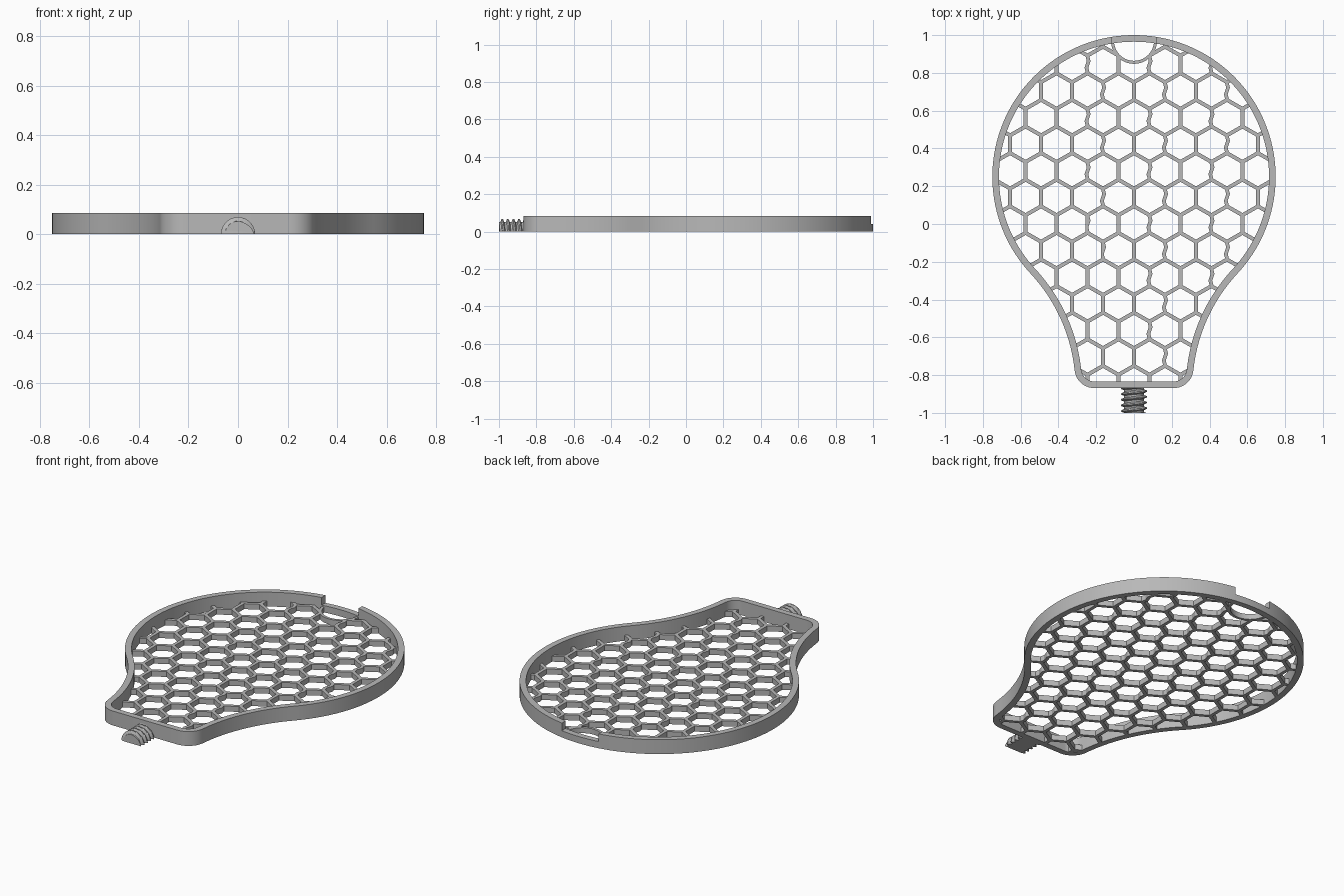
import bpy
from math import cos, sin, pi, radians, sqrt

if "Cube" in bpy.data.objects:
    bpy.data.objects.remove(bpy.data.objects["Cube"], do_unlink=True)

grey = bpy.data.materials.new("plain grey")
grey.use_nodes = True
COLOUR = (0.48, 0.48, 0.48, 1)
grey.diffuse_color = COLOUR
grey.node_tree.nodes["Principled BSDF"].inputs["Base Color"].default_value = COLOUR

RIM_H, RIM_W, GRID_H, NOTCH_Z = 0.085, 0.035, 0.032, 0.04
TAB_Y, TAB_R = 0.97, 0.122


def make(name, verts, faces):
    me = bpy.data.meshes.new(name)
    me.from_pydata(verts, [], faces)
    me.materials.append(grey)
    ob = bpy.data.objects.new(name, me)
    bpy.context.collection.objects.link(ob)
    return ob


def prisms(name, loops, z0, z1):
    """Closed prisms from counter-clockwise 2D loops."""
    verts, faces = [], []
    for loop in loops:
        b, n = len(verts), len(loop)
        verts += [(x, y, z) for z in (z0, z1) for x, y in loop]
        faces.append([b + i for i in reversed(range(n))])
        faces.append([b + n + i for i in range(n)])
        for i in range(n):
            j = (i + 1) % n
            faces.append((b + i, b + j, b + n + j, b + n + i))
    return make(name, verts, faces)


def band(name, outer, inner, z1, closed=True):
    """Wall between two matching 2D paths."""
    n = len(outer)
    verts = [(x, y, z) for path, z in ((outer, 0), (outer, z1), (inner, z1), (inner, 0))
             for x, y in path]
    faces = []
    for i in range(n if closed else n - 1):
        j = (i + 1) % n
        for k in range(4):
            m = (k + 1) % 4
            faces.append((k * n + i, k * n + j, m * n + j, m * n + i))
    if not closed:
        faces += [[k * n for k in range(4)], [k * n + n - 1 for k in reversed(range(4))]]
    return make(name, verts, faces)


def cut(ob, cutter):
    cutter.hide_render = True
    mod = ob.modifiers.new("cut", 'BOOLEAN')
    mod.operation, mod.solver, mod.object = 'DIFFERENCE', 'EXACT', cutter
    bpy.context.view_layer.objects.active = ob
    bpy.ops.object.modifier_apply(modifier=mod.name)
    bpy.data.objects.remove(cutter, do_unlink=True)


def smooth(ob):
    bpy.ops.object.select_all(action='DESELECT')
    ob.select_set(True)
    bpy.context.view_layer.objects.active = ob
    bpy.ops.object.shade_smooth_by_angle(angle=radians(30))


def arc(cx, cy, r, a0, a1, n):
    angles = [radians(a0 + (a1 - a0) * i / n) for i in range(n + 1)]
    return [(cx + r * cos(a), cy + r * sin(a)) for a in angles]


def outline(d):
    """Bulb-shaped outline of tangent arcs, inset by d, counter-clockwise."""
    head, waist, corner, turn, end = 0.75, 0.89, 0.104, radians(-43), radians(174)
    wx, wy = (head + waist) * cos(turn), 0.25 + (head + waist) * sin(turn)
    kx, ky = wx + (waist + corner) * cos(end), wy + (waist + corner) * sin(end)
    half = arc(0, 0.25, head - d, 90, -43, 56)
    half += arc(wx, wy, waist + d, 137, 174, 18)[1:]
    half += arc(kx, ky, corner - d, -6, -90, 10)[1:]
    left = [(-x, y) for x, y in half[1:]]
    return left + half[::-1]


# Tall outer rim with a finger notch at the far end
rim = band("rim", outline(0), outline(RIM_W), RIM_H)
cut(rim, prisms("notch_cutter", [[(-0.12, 0.9), (0.12, 0.9), (0.12, 1.1), (-0.12, 1.1)]],
                NOTCH_Z, 0.2))
smooth(rim)

# Honeycomb floor
DX, DY, WALL = 0.164, 0.1408, 0.02


def side(x, y, sign, half_h, wavy):
    """One upright cell side, with a slight S-bend where wavy."""
    edge = x + sign * (DX / 2 - WALL / 2)
    s = 0.006 if wavy and edge > max(-0.3, -0.24 - 0.55 * y) else 0
    pts = [(edge, y - half_h), (edge - s, y - 0.018), (edge + s, y + 0.018), (edge, y + half_h)]
    if not s:
        pts = [pts[0], pts[3]]
    return pts if sign > 0 else pts[::-1]


cells = []
top = DY * 2 / 3 - WALL / sqrt(3)
for row in range(-7, 8):
    for col in range(-6, 7):
        x, y = (col + (row % 2) / 2) * DX, row * DY
        cells.append(side(x, y, 1, top / 2, col % 2 == 0) + [(x, y + top)]
                     + side(x, y, -1, top / 2, col % 2 == 1) + [(x, y - top)])

floor = prisms("honeycomb_floor", [outline(RIM_W - 0.002)], 0, GRID_H)
cut(floor, prisms("cell_cutter", cells, -0.1, 0.2))
cut(floor, prisms("tab_cutter", [arc(0, TAB_Y, TAB_R - 0.008, 0, 352.5, 47)], -0.1, 0.2))

# Half ring around the finger opening
ring = band("finger_ring", arc(0, TAB_Y, TAB_R, 180, 360, 28),
            arc(0, TAB_Y, TAB_R - 0.016, 180, 360, 28), GRID_H, closed=False)
smooth(ring)

# Half-round threaded stud with a flat underside
PITCH, R_MIN, R_MAX, Y0, Y1 = 0.03, 0.052, 0.069, -1.0, -0.85
ROWS, SEG = 60, 24
verts, faces = [], []
for j in range(ROWS + 1):
    y = Y0 + (Y1 - Y0) * j / ROWS
    for i in range(SEG + 1):
        a = pi * i / SEG
        phase = (y / PITCH + a / (2 * pi)) % 1
        ridge = min(1, max(0, 1.6 - abs(phase - 0.5) * 5))
        r = R_MIN + (R_MAX - R_MIN) * ridge
        verts.append((r * cos(a), y, r * sin(a)))
n = SEG + 1
for j in range(ROWS):
    for i in range(n):
        k = (i + 1) % n
        faces.append((j * n + i, (j + 1) * n + i, (j + 1) * n + k, j * n + k))
faces += [list(range(n)), [ROWS * n + i for i in reversed(range(n))]]
stud = make("threaded_stud", verts, faces)
smooth(stud)
